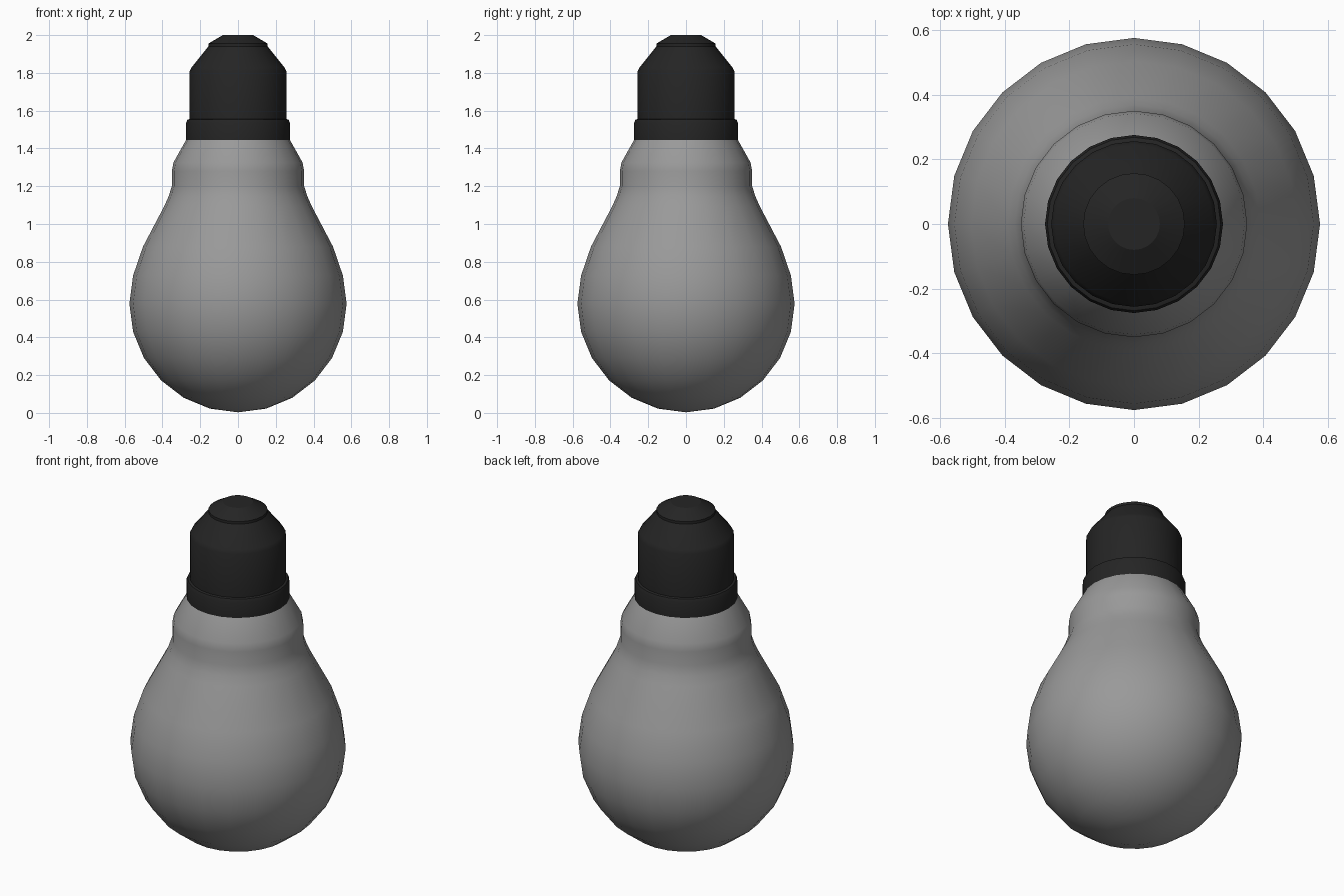
import bpy
import math

SIDES = 24

cube = bpy.data.objects.get("Cube")
if cube:
    bpy.data.objects.remove(cube, do_unlink=True)


def make_material(name, value):
    mat = bpy.data.materials.new(name)
    mat.use_nodes = True
    color = (value, value, value, 1)
    mat.diffuse_color = color
    mat.node_tree.nodes["Principled BSDF"].inputs["Base Color"].default_value = color
    return mat


def lathe(name, profile, mat, sharp_angle):
    """Spin (radius, height) points, listed bottom to top, about the z axis."""
    verts, faces, rings = [], [], []
    for r, z in profile:
        count = SIDES if r > 0 else 1
        rings.append([len(verts) + i for i in range(count)])
        for i in range(count):
            a = math.tau * i / count
            verts.append((r * math.cos(a), r * math.sin(a), z))
    for low, high in zip(rings, rings[1:]):
        for i in range(SIDES):
            j = (i + 1) % SIDES
            if len(low) == 1:
                faces.append((low[0], high[j], high[i]))
            elif len(high) == 1:
                faces.append((low[i], low[j], high[0]))
            else:
                faces.append((low[i], low[j], high[j], high[i]))
    mesh = bpy.data.meshes.new(name)
    mesh.from_pydata(verts, [], faces)
    mesh.materials.append(mat)
    obj = bpy.data.objects.new(name, mesh)
    bpy.context.collection.objects.link(obj)
    bpy.ops.object.select_all(action="DESELECT")
    obj.select_set(True)
    bpy.context.view_layer.objects.active = obj
    bpy.ops.object.shade_smooth_by_angle(angle=math.radians(sharp_angle))
    return obj


grey = make_material("frosted grey", 0.32)
black = make_material("dark charcoal", 0.018)

# Glass bulb: round globe in even steps, then the flared shoulder and neck
R = 0.575
globe = [(R * math.sin(math.radians(a)), R * (1 - math.cos(math.radians(a))) + 0.003)
         for a in range(0, 106, 15)]
neck = [(0.503, 0.88), (0.39, 1.095), (0.368, 1.145), (0.35, 1.2),
        (0.35, 1.28), (0.342, 1.325), (0.275, 1.445)]
lathe("glass_bulb", globe + neck, grey, 60)

# Screw base: collar, straight sleeve, tapered cap
lathe("base_collar", [(0, 1.44), (0.275, 1.44), (0.275, 1.535), (0.268, 1.552),
                      (0.256, 1.556), (0, 1.556)], black, 30)
lathe("base_sleeve", [(0.256, 1.55), (0.256, 1.81), (0.245, 1.83),
                      (0.157, 1.94), (0, 1.94)], black, 30)

# Contact button on the end
lathe("contact_button", [(0.157, 1.938), (0.157, 1.955), (0.08, 2.0), (0, 2.0)], black, 30)
